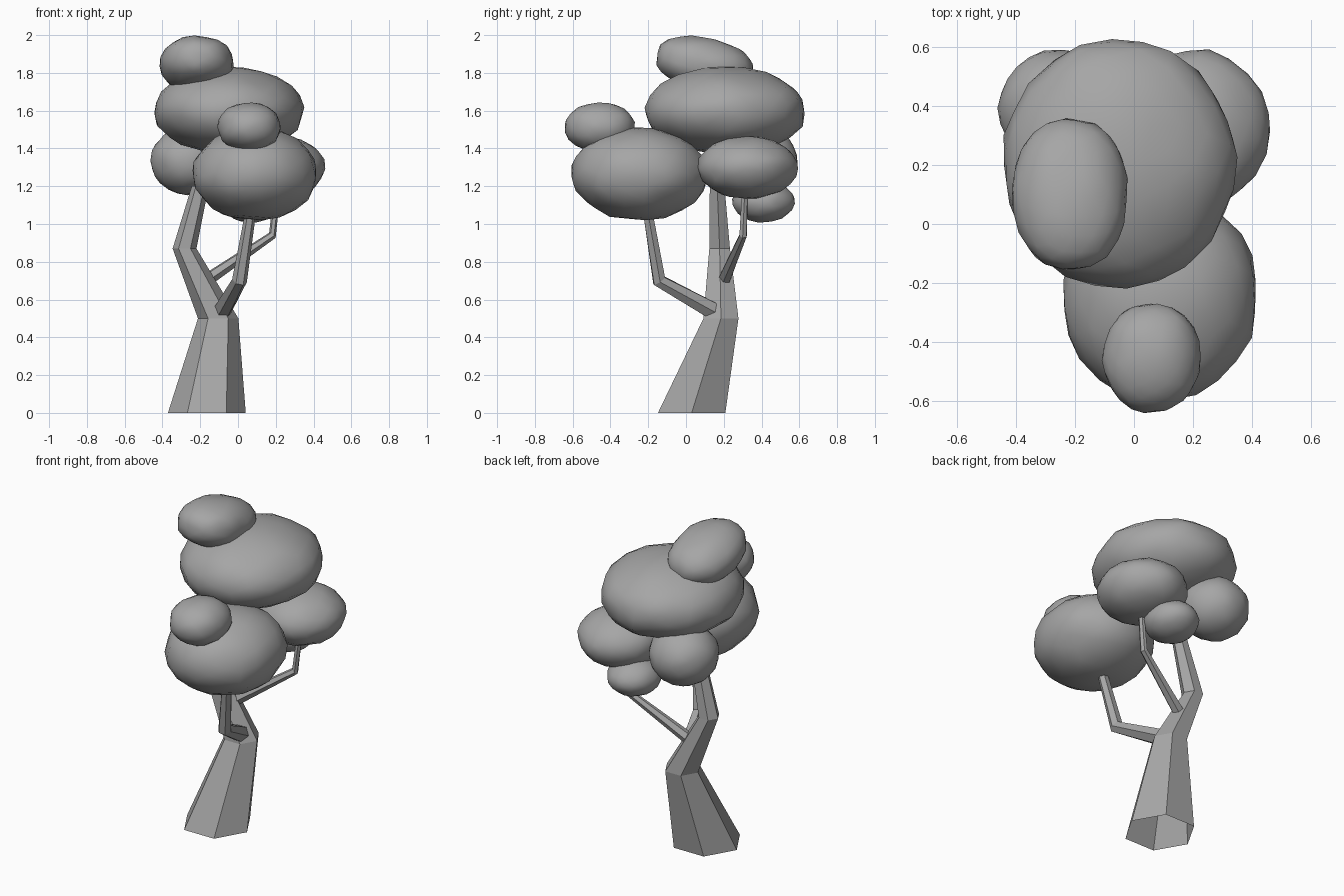
import bpy, bmesh, math, random
from mathutils import Vector, Matrix, Euler

if "Cube" in bpy.data.objects:
    bpy.data.objects.remove(bpy.data.objects["Cube"])

random.seed(4)

# Darker grey shared by every part
grey = bpy.data.materials.new("grey")
grey.diffuse_color = (0.38, 0.38, 0.38, 1)
grey.use_nodes = True
grey.node_tree.nodes["Principled BSDF"].inputs["Base Color"].default_value = grey.diffuse_color


def finish(bm, name, angle=None):
    me = bpy.data.meshes.new(name)
    bm.to_mesh(me)
    bm.free()
    me.materials.append(grey)
    ob = bpy.data.objects.new(name, me)
    bpy.context.collection.objects.link(ob)
    if angle:
        bpy.ops.object.select_all(action='DESELECT')
        ob.select_set(True)
        bpy.context.view_layer.objects.active = ob
        bpy.ops.object.shade_smooth_by_angle(angle=math.radians(angle))
    return ob


def limb(name, path, sides=6, level=False):
    """Faceted tapering open tube through (x, y, z, radius) points."""
    bm = bmesh.new()
    pts = [Vector(p[:3]) for p in path]
    rings = []
    for i, p in enumerate(pts):
        d = pts[min(i + 1, len(pts) - 1)] - pts[max(i - 1, 0)]
        if level:
            d = Vector((0, 0, 1))
        v = d.normalized().cross(Vector((1, 0, 0))).normalized()
        u = v.cross(d.normalized())
        rings.append([bm.verts.new(p + path[i][3] * (u * math.cos(a) + v * math.sin(a)))
                      for a in (2 * math.pi * k / sides for k in range(sides))])
    for a, b in zip(rings, rings[1:]):
        for k in range(sides):
            n = (k + 1) % sides
            bm.faces.new((a[k], a[n], b[n], b[k]))
    # Trunk base stays open, tips are closed
    bm.faces.new(rings[-1])
    if not level:
        bm.faces.new(rings[0])
    bmesh.ops.recalc_face_normals(bm, faces=bm.faces[:])
    return finish(bm, name)


def clump(name, centre, size, tilt=0, power=2.0):
    """Lumpy leaf ball; a power above 2 makes it boxier."""
    bm = bmesh.new()
    bmesh.ops.create_icosphere(bm, subdivisions=3, radius=1)
    turn = Euler([random.uniform(0, 6) for _ in range(3)]).to_matrix()
    lean = Matrix.Rotation(math.radians(tilt), 3, 'X')
    for v in bm.verts:
        c = turn @ v.co
        c /= sum(abs(k) ** power for k in c) ** (1 / power)
        c *= random.uniform(0.985, 1.03)
        v.co = lean @ Vector([c[i] * size[i] for i in range(3)]) + Vector(centre)
    bmesh.ops.recalc_face_normals(bm, faces=bm.faces[:])
    return finish(bm, name, 40)


# Trunk bending up into the main bough
limb("trunk", [(-0.165, 0.03, 0, 0.206), (-0.105, 0.185, 0.5, 0.107),
               (-0.283, 0.178, 0.87, 0.063), (-0.2, 0.165, 1.2, 0.045)], level=True)

# Side branches
limb("front_branch", [(-0.09, 0.16, 0.53, 0.052), (0.008, -0.142, 0.7, 0.04),
                      (0.065, -0.2, 1.05, 0.029)])
limb("right_branch", [(-0.17, 0.2, 0.7, 0.036), (0.182, 0.303, 0.94, 0.022),
                      (0.205, 0.31, 1.15, 0.018)])

# Foliage
clump("crown_leaves", (-0.05, 0.21, 1.6), (0.395, 0.425, 0.23))
clump("top_leaves", (-0.217, 0.1, 1.845), (0.193, 0.26, 0.14), tilt=-12, power=2.2)
clump("front_leaves", (0.09, -0.245, 1.265), (0.33, 0.36, 0.245))
clump("front_top_leaves", (0.06, -0.455, 1.513), (0.165, 0.185, 0.13), power=2.1)
clump("right_leaves", (0.21, 0.325, 1.3), (0.25, 0.265, 0.165))
clump("left_back_leaves", (-0.26, 0.392, 1.335), (0.2, 0.198, 0.18))
clump("low_back_leaves", (0.068, 0.41, 1.12), (0.15, 0.163, 0.112))
